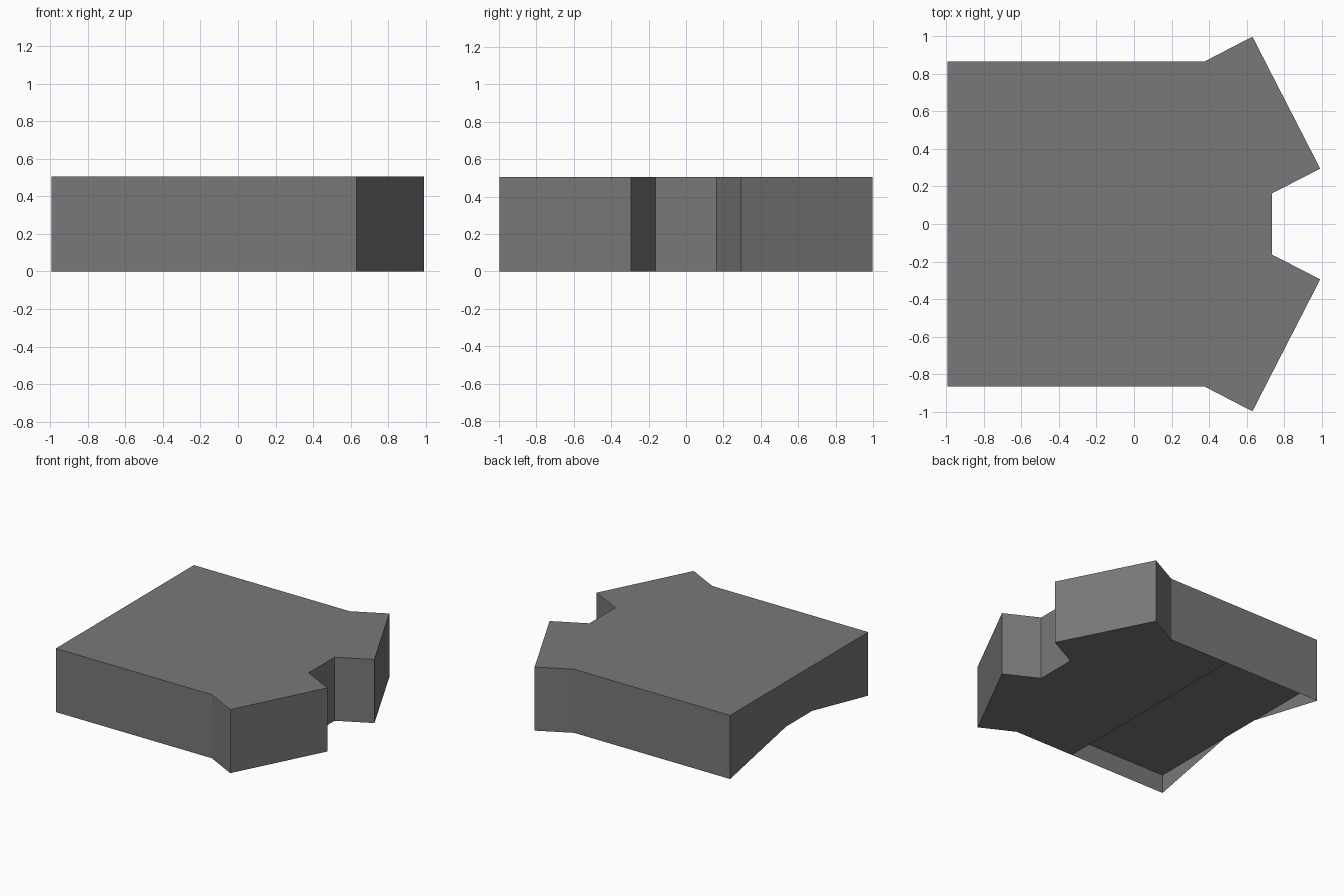
import bpy, bmesh

if "Cube" in bpy.data.objects:
    bpy.data.objects.remove(bpy.data.objects["Cube"])

H = 0.505        # slab height
R = 0.148        # depth of the underside recess
L = -0.994       # left edge
W = 0.866        # half width of the main body
S = -0.143       # x where the recess begins
N = 0.163        # half width of the notches

gray = bpy.data.materials.new("plain gray")
gray.diffuse_color = (0.19, 0.19, 0.19, 1)
gray.use_nodes = True
gray.node_tree.nodes["Principled BSDF"].inputs["Base Color"].default_value = gray.diffuse_color

bm = bmesh.new()


def face(*pts):
    bm.faces.new([bm.verts.new(p) for p in pts])


# plan outline: front half, then mirrored back half (counter-clockwise)
front = [(L, -W), (S, -W), (0.376, -W), (0.631, -0.998),
         (0.992, -0.295), (0.735, -N)]
outline = front + [(x, -y) for x, y in reversed(front)]

# top, and all side walls except the left one
face(*[(x, y, H) for x, y in outline])
for (x0, y0), (x1, y1) in zip(outline, outline[1:]):
    face((x0, y0, 0), (x1, y1, 0), (x1, y1, H), (x0, y0, H))

# left wall with its lower edge arched up to the recess
face((L, W, H), (L, W, 0), (L, N, R), (L, -N, R), (L, -W, 0), (L, -W, H))

# underside: flat base, step and raised recess ceiling
face(*[(x, y, 0) for x, y in reversed(outline[1:-1])])
face((S, -W, 0), (S, -W, R), (S, W, R), (S, W, 0))
face((L, -W, R), (L, W, R), (S, W, R), (S, -W, R))

bmesh.ops.remove_doubles(bm, verts=bm.verts[:], dist=1e-4)
for f in bm.faces:
    f.normal_update()

mesh = bpy.data.meshes.new("notched_slab")
bm.to_mesh(mesh)
bm.free()
mesh.materials.append(gray)
slab = bpy.data.objects.new("notched_slab", mesh)
bpy.context.collection.objects.link(slab)
